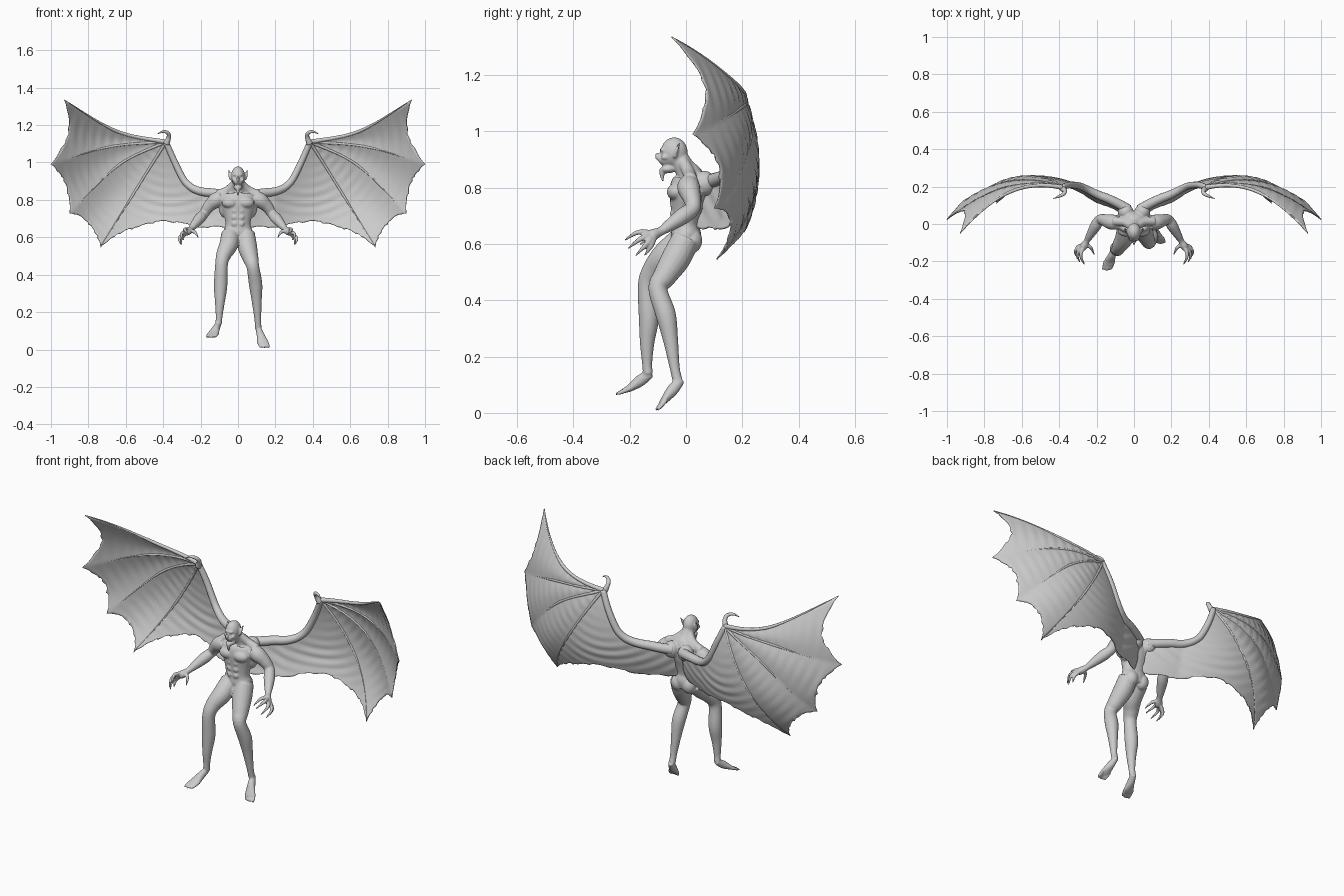
import bpy, bmesh, math, random
from mathutils import Vector, Matrix

random.seed(4)
cube = bpy.data.objects.get("Cube")
if cube:
    bpy.data.objects.remove(cube)

grey = bpy.data.materials.new("stone_grey")
grey.use_nodes = True
colour = (0.6, 0.6, 0.6, 1)
grey.diffuse_color = colour
grey.node_tree.nodes["Principled BSDF"].inputs["Base Color"].default_value = colour


# ---------- helpers ----------
def at(points, t):
    """Point on a smooth curve through the given points, t from 0 to 1."""
    last = len(points) - 1
    i = min(int(t * last), last - 1)
    f = t * last - i
    a, b = points[max(i - 1, 0)], points[i]
    c, d = points[i + 1], points[min(i + 2, last)]
    return b + (c - a) * (f / 2) + (a * 2 - b * 5 + c * 4 - d) * (f * f / 2) \
        + (b * 3 - a - c * 3 + d) * (f ** 3 / 2)


def sweep(bm, points, ref=(1, 0, 0), sides=14, steps=5):
    """Tapered tube; each point is x, y, z, radius and an optional second radius."""
    points = [Vector(p if len(p) == 5 else (*p, p[-1])) for p in points]
    count = (len(points) - 1) * steps
    samples = [at(points, k / count) for k in range(count + 1)]
    centres = [Vector(s[:3]) for s in samples]
    rings = []
    for k, s in enumerate(samples):
        tangent = (centres[min(k + 1, count)] - centres[max(k - 1, 0)]).normalized()
        side = Vector(ref)
        side = (side - tangent * side.dot(tangent)).normalized()
        up = tangent.cross(side)
        ra, rb = max(s[3], 0.001), max(s[4], 0.001)
        ring = []
        for j in range(sides):
            angle = math.tau * j / sides
            ring.append(bm.verts.new(centres[k] + side * ra * math.cos(angle)
                                     + up * rb * math.sin(angle)))
        rings.append(ring)
    for low, high in zip(rings, rings[1:]):
        for j in range(sides):
            n = (j + 1) % sides
            bm.faces.new((low[j], low[n], high[n], high[j]))
    bm.faces.new(rings[0][::-1])
    bm.faces.new(rings[-1])


def ball(bm, centre, radii):
    matrix = Matrix.Translation(centre) @ Matrix.Diagonal(radii).to_4x4()
    bmesh.ops.create_uvsphere(bm, u_segments=18, v_segments=12, radius=1, matrix=matrix)


def patch(bm, surface, across, along):
    grid = [[bm.verts.new(surface(i / across, j / along)) for j in range(along + 1)]
            for i in range(across + 1)]
    for a, b in zip(grid, grid[1:]):
        for j in range(along):
            bm.faces.new((a[j], b[j], b[j + 1], a[j + 1]))


def finish(name, bm):
    bmesh.ops.recalc_face_normals(bm, faces=bm.faces)
    mesh = bpy.data.meshes.new(name)
    bm.to_mesh(mesh)
    bm.free()
    mesh.materials.append(grey)
    for face in mesh.polygons:
        face.use_smooth = True
    obj = bpy.data.objects.new(name, mesh)
    bpy.context.collection.objects.link(obj)
    return obj


# ---------- body: overlapping masses fused into one skin ----------
body = bmesh.new()
sweep(body, [(0, 0, .59, .05, .045), (0, 0, .63, .077, .054), (0, -.003, .67, .067, .048),
             (0, 0, .72, .077, .054), (0, .005, .77, .095, .064), (0, .01, .81, .1, .064),
             (0, .015, .84, .07, .048), (0, -.005, .87, .037, .037),
             (0, -.03, .91, .032, .036)], sides=24)

# head and face
ball(body, (0, -.042, .926), (.038, .048, .053))
ball(body, (0, -.07, .898), (.026, .028, .02))
ball(body, (0, -.064, .866), (.024, .027, .015))
ball(body, (0, -.1, .911), (.008, .011, .014))
ball(body, (0, -.082, .934), (.027, .012, .008))
sweep(body, [(0, -.083, .865, .013), (0, -.085, .845, .009), (0, -.082, .82, .003)])

for s in (1, -1):
    # ears, cheeks and neck
    sweep(body, [(s * .034, -.04, .91, .012, .008), (s * .042, -.034, .932, .01, .006),
                 (s * .05, -.022, .96, .003)])
    ball(body, (s * .023, -.075, .908), (.011, .014, .01))
    sweep(body, [(s * .015, -.01, .89, .022), (s * .055, .01, .853, .022),
                 (s * .105, .015, .828, .026)])
    # chest, back and hips
    ball(body, (s * .042, -.035, .785), (.046, .033, .031))
    ball(body, (s * .073, .02, .76), (.03, .036, .055))
    ball(body, (s * .045, .065, .815), (.042, .042, .045))
    ball(body, (s * .035, .02, .612), (.038, .038, .045))
    for row in range(3):
        ball(body, (s * .018, -.045, .672 + row * .035), (.017, .012, .016))
    # arm, ending in the palm
    sweep(body, [(s * x, y, z, r) for x, y, z, r in (
        (.09, .01, .812, .038), (.12, .01, .797, .041), (.155, .02, .765, .033),
        (.182, .024, .727, .027), (.205, -.01, .70, .03), (.235, -.06, .665, .022),
        (.252, -.09, .645, .016), (.268, -.118, .632, .021), (.276, -.135, .622, .015))])
    # clawed fingers, thumb last
    for knuckle, tip in (((.285, -.168, .642), (.262, -.22, .612)),
                         ((.303, -.163, .617), (.287, -.207, .582)),
                         ((.313, -.143, .597), (.302, -.18, .557)),
                         ((.304, -.125, .592), (.3, -.148, .558)),
                         ((.232, -.125, .628), (.212, -.165, .597))):
        sweep(body, [(s * .264, -.11, .635, .012), (s * knuckle[0], *knuckle[1:], .0095),
                     (s * tip[0], *tip[1:], .003)], sides=10)

# legs: the left trails, the right is raised forward
left_leg = [(.04, 0, .62, .05), (.05, -.035, .55, .052), (.068, -.076, .485, .042),
            (.08, -.1, .44, .034), (.094, -.072, .35, .036), (.1, -.055, .26, .027),
            (.106, -.04, .16, .018), (.108, -.03, .115, .018)]
right_leg = [(-.04, -.01, .615, .05), (-.05, -.07, .56, .05), (-.075, -.113, .51, .041),
             (-.088, -.137, .455, .034), (-.093, -.132, .34, .036), (-.097, -.138, .25, .026),
             (-.101, -.138, .175, .018), (-.103, -.135, .14, .018)]
left_foot = [Vector(p) for p in ((.107, -.018, .118), (.131, -.078, .044), (.143, -.107, .01))]
right_foot = [Vector(p) for p in ((-.103, -.126, .14), (-.13, -.2, .088), (-.145, -.25, .066))]
for leg, (heel, sole, toe) in ((left_leg, left_foot), (right_leg, right_foot)):
    sweep(body, leg, sides=18)
    sweep(body, [(*heel, .015, .016), (*heel.lerp(sole, .5), .02, .021),
                 (*sole, .029, .013), (*sole.lerp(toe, .4), .026, .009)])
    for k in range(-2, 3):
        offset = Vector((k * .0115, abs(k) * .003, 0))
        sweep(body, [(*(sole + offset), .008), (*(sole.lerp(toe, .6) + offset), .0075),
                     (*(toe + offset), .004)], sides=8)

body_obj = finish("body", body)
fuse = body_obj.modifiers.new("fuse", "REMESH")
fuse.mode = "VOXEL"
fuse.voxel_size = 0.0045
fuse.use_smooth_shade = True
soften = body_obj.modifiers.new("soften", "SMOOTH")
soften.factor = 0.5
soften.iterations = 3


# ---------- wings: drawn in x and z, cupped in y ----------
def cupped(p, extra=0):
    x, z = p
    bend = 0.62 if z > 0.85 else 1.1
    y = .255 - .95 * (x - .52) ** 2 - bend * (z - .85) ** 2 + .06 * max(0, 1 - x / .2)
    return Vector((x, y + extra, z))


def flat(*points):
    return [Vector(p) for p in points]


wrist = (.385, 1.11)
arm = flat((.03, .82), (.14, .838), (.22, .852), (.295, .915), wrist)
trail = flat((.02, .66), (.2, .655), (.4, .685), (.6, .635), (.735, .55))
digits = [flat(wrist, (.65, 1.168), (.93, 1.335)),
          flat(wrist, (.69, 1.083), (1.0, .99)),
          flat(wrist, (.64, .985), (.9, .727)),
          flat(wrist, (.56, .83), (.735, .545))]


def ripple(p):
    return .0025 * math.sin((p - Vector(wrist)).length * 120 + p.x * 9)


def ragged(v):
    return random.uniform(-.006, .006) if v > .99 else 0


def inner_panel(u, v):
    p = at(arm, u).lerp(at(trail, u), v)
    p.y += ragged(v) * (u < .95)
    return cupped(p, ripple(p) * math.sin(math.pi * v))


def outer_panel(first, second, scallop):
    def surface(u, v):
        arch = max(0, math.sin(math.pi * u))
        reach = v * (1 - scallop * arch ** .6)
        p = at(first, reach).lerp(at(second, reach), u)
        p += Vector((ragged(v), ragged(v))) * arch
        return cupped(p, (ripple(p) + .012 * v) * arch)
    return surface


membrane = bmesh.new()
patch(membrane, inner_panel, 44, 36)
for first, second, scallop in zip(digits, digits[1:], (.13, .08, .09)):
    patch(membrane, outer_panel(first, second, scallop), 20, 44)
bmesh.ops.remove_doubles(membrane, verts=membrane.verts, dist=0.0005)
membrane_obj = finish("wing_membranes", membrane)
thick = membrane_obj.modifiers.new("thickness", "SOLIDIFY")
thick.thickness = 0.005
thick.offset = 0

# wing bones: arm, four long digits and the hooked thumb
bones = bmesh.new()
facing = (0, 1, 0)
sweep(bones, [(*cupped(at(arm, k / 8)), .027 - .0014 * k) for k in range(9)], facing)
for number, digit in enumerate(digits):
    thickness = .013 if number == 0 else .009
    line = []
    for k in range(9):
        t = k / 8
        knob = .0015 if k == 4 else 0
        line.append((*cupped(at(digit, t)), thickness * (1 - .85 * t) + knob))
    sweep(bones, line, facing, sides=10)
sweep(bones, [(.383, .19, 1.1, .017), (.37, .178, 1.135, .012), (.375, .162, 1.157, .01),
              (.4, .148, 1.165, .007), (.432, .135, 1.152, .001)], facing)
bones_obj = finish("wing_bones", bones)

for wing in (membrane_obj, bones_obj):
    mirror = wing.modifiers.new("other_side", "MIRROR")
    mirror.use_axis[0] = True
    mirror.use_mirror_merge = False
